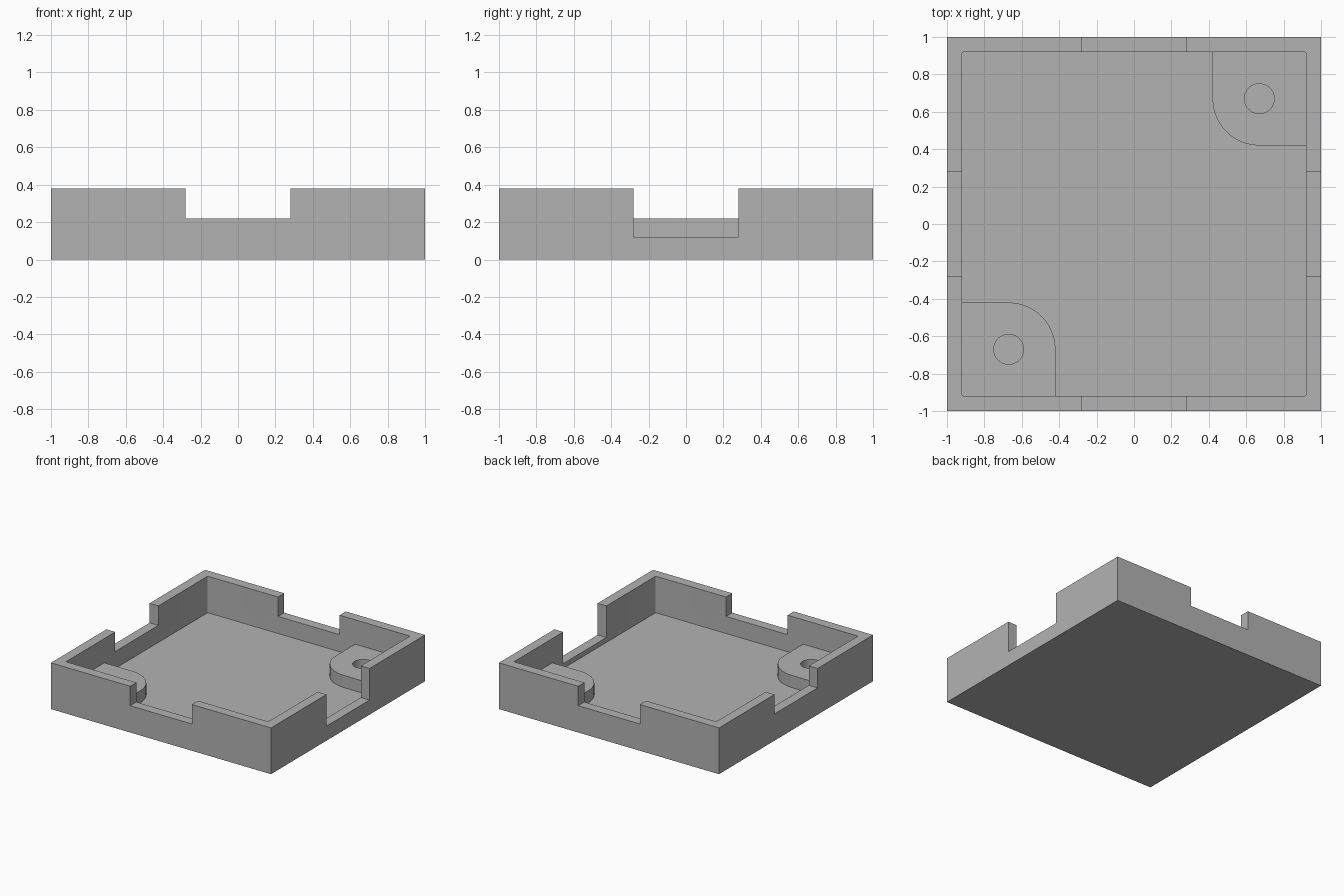
import bpy
import bmesh
from math import cos, sin, pi

HEIGHT, WALL_IN, FLOOR = 0.38, 0.92, 0.08
NOTCH_HALF = 0.28
BOSS_TOP, BOSS_AT, BOSS_R, HOLE_R = 0.18, 0.67, 0.25, 0.08

cube = bpy.data.objects.get("Cube")
if cube:
    bpy.data.objects.remove(cube, do_unlink=True)

grey = bpy.data.materials.new("plain grey")
grey.use_nodes = True
colour = (0.45, 0.45, 0.45, 1)
grey.diffuse_color = colour
grey.node_tree.nodes["Principled BSDF"].inputs["Base Color"].default_value = colour


def arc(cx, cy, r, start, end, steps):
    """Points along an arc, angles in radians."""
    return [(cx + r * cos(start + (end - start) * i / steps),
             cy + r * sin(start + (end - start) * i / steps))
            for i in range(steps + 1)]


def prism(name, outline, z0, z1):
    """Extrude a closed outline from z0 up to z1."""
    bm = bmesh.new()
    face = bm.faces.new([bm.verts.new((x, y, z0)) for x, y in outline])
    top = bmesh.ops.extrude_face_region(bm, geom=[face])["geom"]
    verts = [v for v in top if isinstance(v, bmesh.types.BMVert)]
    bmesh.ops.translate(bm, verts=verts, vec=(0, 0, z1 - z0))
    bmesh.ops.recalc_face_normals(bm, faces=bm.faces)
    mesh = bpy.data.meshes.new(name)
    bm.to_mesh(mesh)
    bm.free()
    mesh.materials.append(grey)
    obj = bpy.data.objects.new(name, mesh)
    bpy.context.collection.objects.link(obj)
    return obj


def rectangle(x0, x1, y0, y1):
    return [(x0, y0), (x1, y0), (x1, y1), (x0, y1)]


def rounded_square(half, r):
    c = half - r
    points = []
    for i, (sx, sy) in enumerate([(1, 1), (-1, 1), (-1, -1), (1, -1)]):
        points += arc(sx * c, sy * c, r, i * pi / 2, (i + 1) * pi / 2, 4)
    return points


def combine(target, tool, operation):
    """Apply a boolean and discard the tool."""
    mod = target.modifiers.new("combine", 'BOOLEAN')
    mod.operation = operation
    mod.solver = 'EXACT'
    mod.object = tool
    bpy.context.view_layer.objects.active = target
    bpy.ops.object.modifier_apply(modifier=mod.name)
    bpy.data.objects.remove(tool, do_unlink=True)


# Open tray
tray = prism("tray", rectangle(-1, 1, -1, 1), 0, HEIGHT)
combine(tray, prism("cavity", rounded_square(WALL_IN, 0.01), FLOOR, 1), 'DIFFERENCE')

# Wall notches, the +x one cut deeper
n = NOTCH_HALF
for bounds, bottom in [((-n, n, -1.1, -0.85), 0.22), ((-n, n, 0.85, 1.1), 0.22),
                       ((-1.1, -0.85, -n, n), 0.22), ((0.85, 1.1, -n, n), 0.12)]:
    combine(tray, prism("notch", rectangle(*bounds), bottom, 1), 'DIFFERENCE')

# Corner bosses with blind holes, rooted in the walls and floor
near, root = BOSS_AT - BOSS_R, 0.96
for side in (1, -1):
    outline = [(root, near), (root, root), (near, root)]
    outline += arc(BOSS_AT, BOSS_AT, BOSS_R, pi, 1.5 * pi, 16)
    boss = prism("boss", [(side * x, side * y) for x, y in outline], FLOOR / 2, BOSS_TOP)
    combine(tray, boss, 'UNION')
    centre = side * BOSS_AT
    circle = arc(centre, centre, HOLE_R, 0, 2 * pi, 40)[:-1]
    combine(tray, prism("hole", circle, FLOOR, 1), 'DIFFERENCE')

# Smooth the curved walls, keep hard edges
bpy.ops.object.select_all(action='DESELECT')
tray.select_set(True)
bpy.context.view_layer.objects.active = tray
bpy.ops.object.shade_smooth_by_angle(angle=pi / 6)
